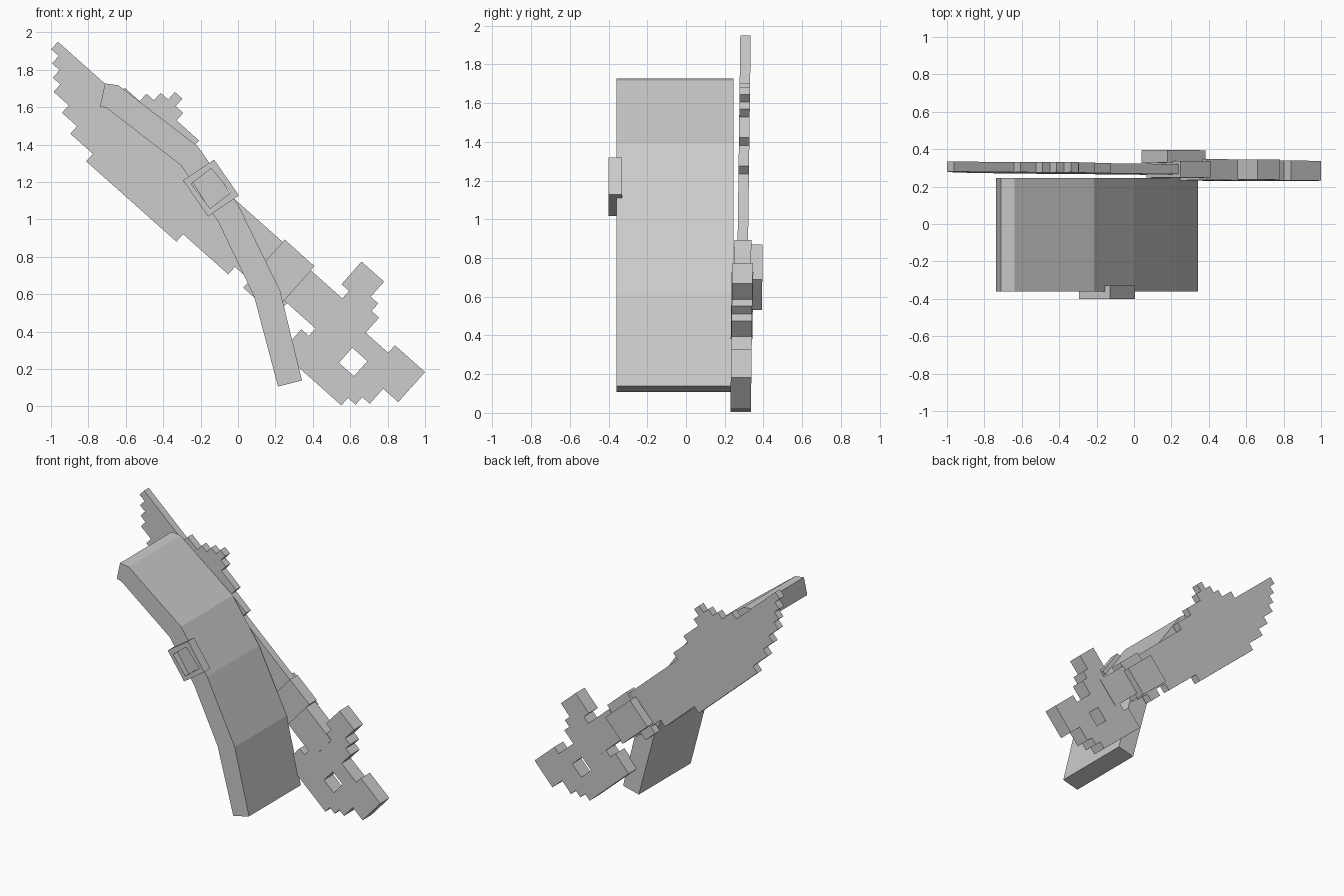
import bpy, bmesh

if "Cube" in bpy.data.objects:
    bpy.data.objects.remove(bpy.data.objects["Cube"])


def prism(name, loops, y0, y1, tilt=0.0):
    """Extrude a front-view (x, z) outline, with optional holes, from y0 to y1."""
    bm = bmesh.new()
    edges = []
    for pts in loops:
        vs = [bm.verts.new((x, y0, z)) for x, z in pts]
        edges += [bm.edges.new((a, b)) for a, b in zip(vs, vs[1:] + vs[:1])]
    bmesh.ops.triangle_fill(bm, edges=edges, use_beauty=True)
    new = bmesh.ops.extrude_face_region(bm, geom=bm.faces[:])["geom"]
    for v in new:
        if isinstance(v, bmesh.types.BMVert):
            v.co.y = y1
    for v in bm.verts:
        v.co.y += tilt * (v.co.z - 1.0)
    bmesh.ops.recalc_face_normals(bm, faces=bm.faces)
    me = bpy.data.meshes.new(name)
    bm.to_mesh(me)
    bm.free()
    ob = bpy.data.objects.new(name, me)
    bpy.context.collection.objects.link(ob)
    return ob


def grid(pts, di=0.0, dj=0.0):
    """Sword grid (i along the blade, j across) to front-view x, z."""
    return [(-0.963 + 0.0402 * (i + di) + 0.0358 * (j + dj),
             1.950 - 0.0358 * (i + di) + 0.0402 * (j + dj)) for i, j in pts]


def rect(i0, i1, j0, j1):
    return [(i0, j0), (i1, j0), (i1, j1), (i0, j1)]


TILT = 0.013
MID = 0.295

# Curved strap
belt = [(-0.711, 1.727), (-0.64, 1.717), (-0.214, 1.39), (0.0, 1.08), (0.225, 0.62),
        (0.342, 0.139), (0.214, 0.107), (0.086, 0.588), (-0.107, 0.99),
        (-0.305, 1.289), (-0.70, 1.594), (-0.738, 1.604)]
prism("strap", [belt], -0.36, 0.245)

# Buckle frame
outer = [(-0.294, 1.209), (-0.128, 1.32), (0.005, 1.128), (-0.16, 1.016)]
inner = [(-0.25, 1.19), (-0.144, 1.273), (-0.037, 1.144), (-0.15, 1.059)]
prism("buckle", [outer, inner], -0.40, -0.33)

# Stepped blade
blade = [(0, 0), (0, -1), (1, -1), (1, -2), (2, -2), (2, -3), (3, -3), (3, -4),
         (5, -4), (5, -5), (7, -5), (7, -6), (10, -6), (10, -7), (22, -7), (22, -6),
         (28, -6), (28, -5), (30, -5), (30, -6), (32, -6), (32, -5), (33, -5), (33, 0),
         (20, 0), (20, 1), (17, 1), (17, 2), (14, 2), (14, 3), (13, 3), (13, 4),
         (12, 4), (12, 3), (11, 3), (11, 2), (10, 2), (10, 1), (8, 1), (8, 0)]
prism("blade", [grid(blade)], MID - 0.027, MID + 0.027, TILT)

# Stepped hilt with a square hole
hilt = [(38, -4), (38, 1), (37, 1), (37, 4), (40, 4), (40, 2), (41, 2), (41, 1),
        (42, 1), (42, -1), (45, -1), (45, 0), (49, 0), (49, -4), (47, -4), (47, -6),
        (46, -6), (46, -7), (45, -7), (45, -8), (37, -8), (37, -5), (38, -5)]
prism("hilt", [grid(hilt, 0.05, -0.25), grid(rect(42, 44, -5, -3), 0.05, -0.25)],
      MID - 0.053, MID + 0.053, TILT)

# Collar, grip block and rear plate
prism("collar", [grid(rect(29.9, 33.85, -4.8, 0.3))], MID - 0.044, MID + 0.044, TILT)
prism("grip_block", [grid(rect(33.85, 39.05, -4.25, -0.25))], MID - 0.056, MID + 0.056, TILT)
prism("rear_plate", [grid(rect(29.2, 34.25, -4.8, -0.85))], 0.33, 0.398, TILT)
